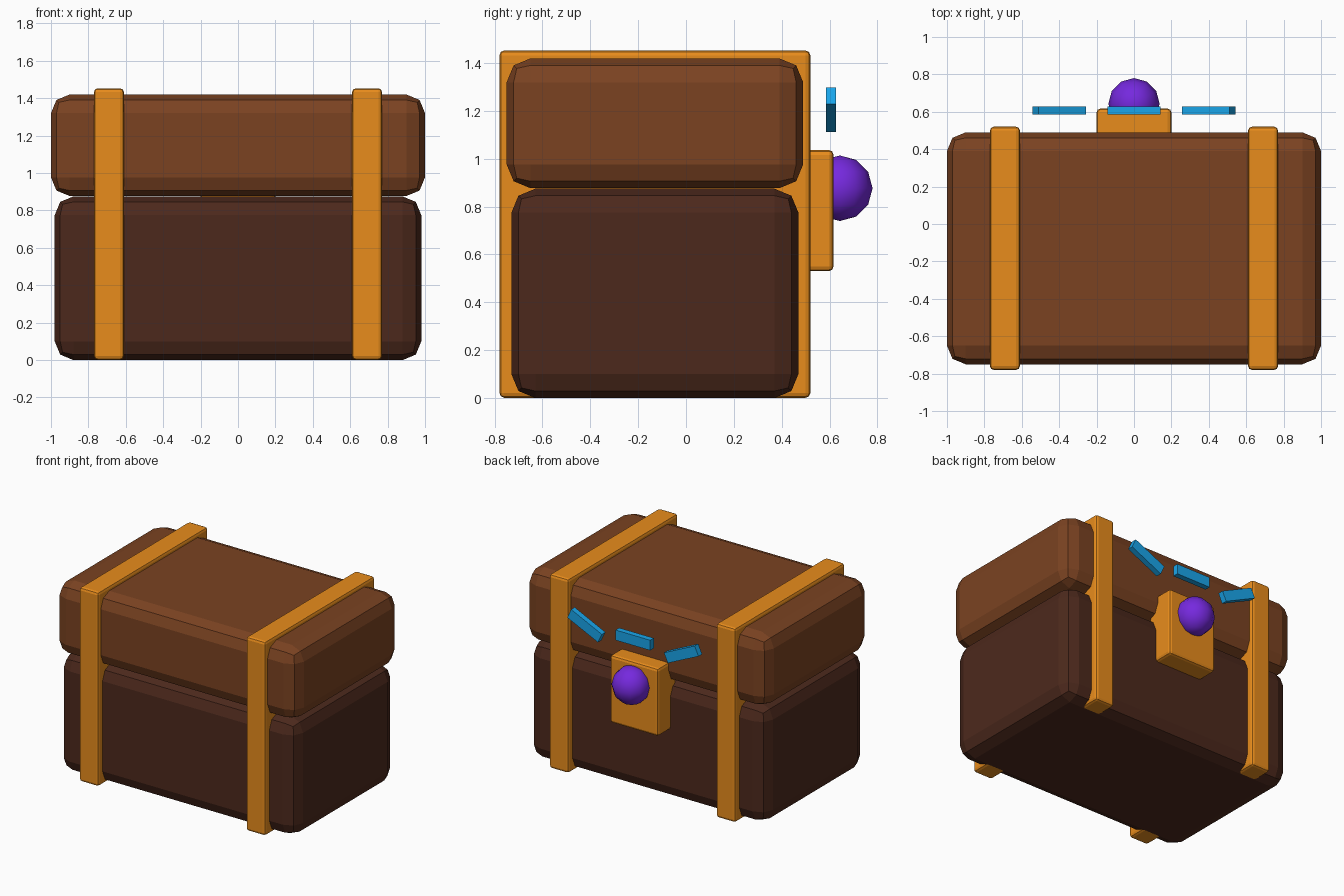
import bpy, math

cube = bpy.data.objects.get("Cube")
if cube:
    bpy.data.objects.remove(cube, do_unlink=True)


def linear(c):
    return c / 12.92 if c <= 0.04045 else ((c + 0.055) / 1.055) ** 2.4


def material(name, rgb):
    colour = [linear(c) for c in rgb] + [1.0]
    mat = bpy.data.materials.new(name)
    mat.use_nodes = True
    mat.diffuse_color = colour
    mat.node_tree.nodes["Principled BSDF"].inputs["Base Color"].default_value = colour
    return mat


dark_wood = material("dark_wood", (0.30, 0.16, 0.11))
light_wood = material("light_wood", (0.48, 0.26, 0.13))
brass = material("brass", (0.91, 0.55, 0.11))
gem_purple = material("gem_purple", (0.46, 0.16, 0.87))
bar_blue = material("bar_blue", (0.10, 0.65, 0.92))


def block(name, low, high, mat, bevel=0.0, tilt=0.0):
    """Box between two corners, with optional rounded edges and a tilt about y."""
    centre = [(a + b) / 2 for a, b in zip(low, high)]
    bpy.ops.mesh.primitive_cube_add(size=1, location=centre)
    obj = bpy.context.object
    obj.name = name
    obj.scale = [b - a for a, b in zip(low, high)]
    bpy.ops.object.transform_apply(location=False, rotation=False, scale=True)
    obj.rotation_euler.y = tilt
    obj.data.materials.append(mat)
    if bevel:
        mod = obj.modifiers.new("rounded_edges", 'BEVEL')
        mod.width = bevel
        mod.segments = 2
    return obj


# Chest body and overhanging lid
block("body", (-0.98, -0.73, 0), (0.98, 0.47, 0.875), dark_wood, 0.1)
block("lid", (-1, -0.75, 0.877), (1, 0.49, 1.42), light_wood, 0.1)

# Straps and tilted bars, one per side
for side, x in (("left", 1), ("right", -1)):
    block(side + "_strap", (x * 0.69 - 0.08, -0.78, 0.001),
          (x * 0.69 + 0.08, 0.52, 1.453), brass, 0.02)
    block(side + "_bar", (x * 0.4 - 0.14, 0.585, 1.167),
          (x * 0.4 + 0.14, 0.628, 1.243), bar_blue, tilt=-x * math.radians(25))
block("middle_bar", (-0.143, 0.585, 1.167), (0.143, 0.628, 1.243), bar_blue)

# Lock plate with round gem
block("lock_plate", (-0.2, 0.4, 0.53), (0.2, 0.617, 1.037), brass, 0.02)
bpy.ops.mesh.primitive_uv_sphere_add(segments=12, ring_count=6, radius=0.137,
                                     location=(0, 0.643, 0.877))
gem = bpy.context.object
gem.name = "lock_gem"
gem.data.materials.append(gem_purple)
bpy.ops.object.shade_smooth()
